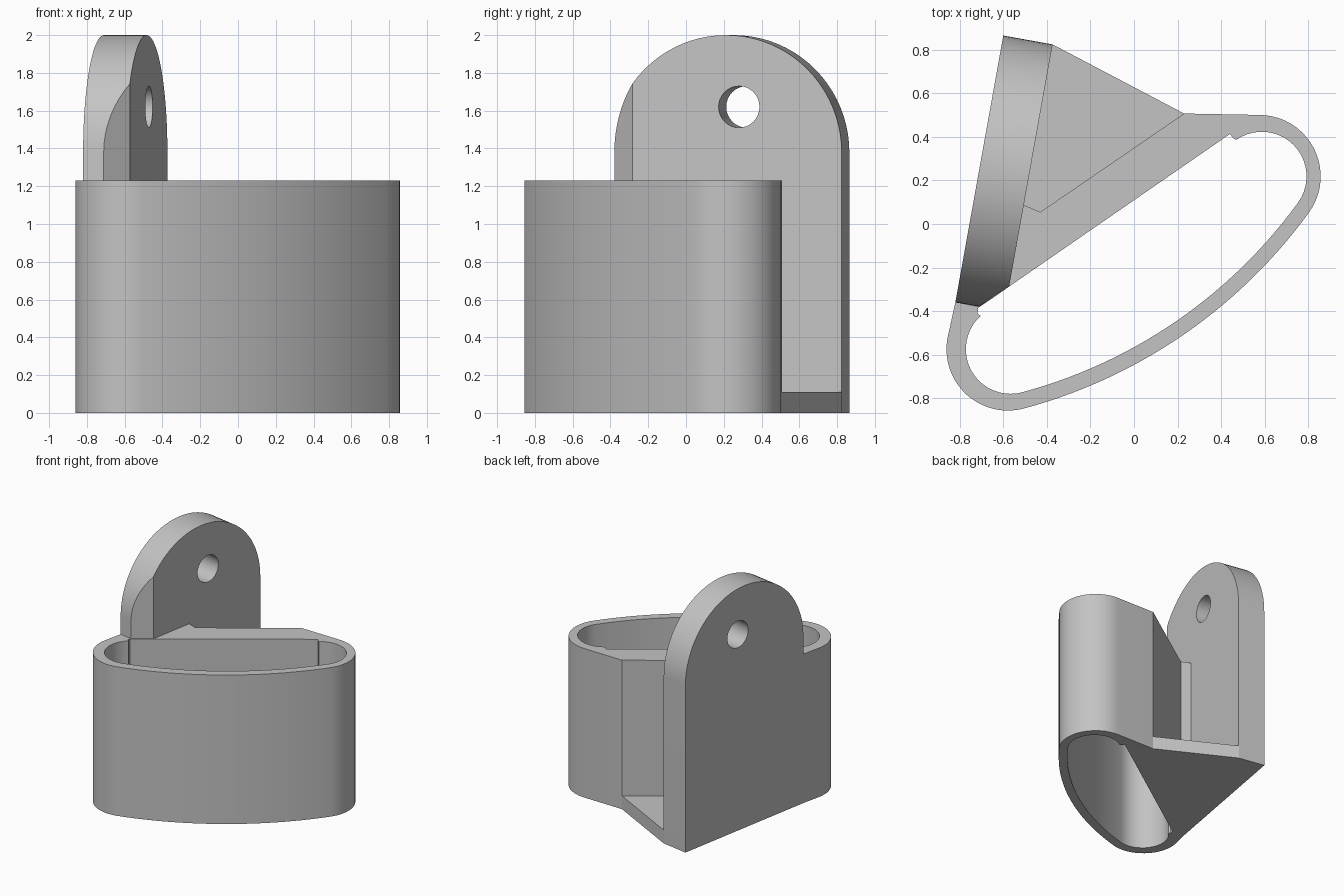
import bpy
import bmesh
from math import sin, cos, radians, asin, sqrt, degrees
from mathutils import Vector, Matrix

cube = bpy.data.objects.get("Cube")
if cube:
    bpy.data.objects.remove(cube, do_unlink=True)

GREY = (0.55, 0.55, 0.55, 1.0)
mat = bpy.data.materials.new("plain_grey")
mat.use_nodes = True
mat.diffuse_color = GREY
mat.node_tree.nodes["Principled BSDF"].inputs["Base Color"].default_value = GREY


def arc(cx, cy, r, a0, a1, n=20):
    """Points on an arc, angles in degrees."""
    steps = [radians(a0 + (a1 - a0) * i / n) for i in range(n + 1)]
    return [(cx + r * cos(a), cy + r * sin(a)) for a in steps]


def prism(loops, height):
    """Extrude an outline, with optional holes, upward from z = 0."""
    bm = bmesh.new()
    for loop in loops:
        vs = [bm.verts.new((x, y, 0)) for x, y in loop]
        for a, b in zip(vs, vs[1:] + vs[:1]):
            bm.edges.new((a, b))
    bmesh.ops.triangle_fill(bm, use_beauty=True, edges=bm.edges[:])
    bmesh.ops.dissolve_limit(bm, angle_limit=0.01, verts=[], edges=bm.edges[:])
    ext = bmesh.ops.extrude_face_region(bm, geom=bm.faces[:], use_keep_orig=True)
    top = [g for g in ext["geom"] if isinstance(g, bmesh.types.BMVert)]
    bmesh.ops.translate(bm, verts=top, vec=(0, 0, height))
    bmesh.ops.recalc_face_normals(bm, faces=bm.faces[:])
    return bm


def finish(name, bm):
    mesh = bpy.data.meshes.new(name)
    bm.to_mesh(mesh)
    bm.free()
    mesh.materials.append(mat)
    obj = bpy.data.objects.new(name, mesh)
    bpy.context.collection.objects.link(obj)
    bpy.ops.object.select_all(action="DESELECT")
    obj.select_set(True)
    bpy.context.view_layer.objects.active = obj
    bpy.ops.object.shade_smooth_by_angle(angle=radians(30))
    return obj


# Sleeve outlines: two round ends joined by a shallow tangent front arc
TILT = 34.5
HALF = 0.70
REACH = 2.1
SPREAD = degrees(asin(HALF / REACH))
RISE = sqrt(REACH ** 2 - HALF ** 2)


def sleeve_curve(mid, r, start, end):
    axis = Vector((cos(radians(TILT)), sin(radians(TILT))))
    side = Vector((-axis.y, axis.x))
    left, right = mid - axis * HALF, mid + axis * HALF
    big = mid + side * RISE
    a, b = 270 + TILT - SPREAD, 270 + TILT + SPREAD
    return (arc(left.x, left.y, r, start, a)
            + arc(big.x, big.y, REACH + r, a, b, 28)[1:-1]
            + arc(right.x, right.y, r, b, end))


# Shared corner points
plate_outer = Vector((-0.82, -0.36))
plate_far = Vector((-0.375, 0.825))
pocket = [(0.23, 0.507), (-0.43, 0.055), (-0.512, 0.09)]

# Sleeve with through opening and small corner notches
outer = sleeve_curve(Vector((-0.002, -0.178)), 0.282, 170, 450)
outer += pocket + [(-0.59, -0.30), (-0.712, -0.38), tuple(plate_outer)]
inner = sleeve_curve(Vector((0.01, -0.178)), 0.205, 132, 485)
inner += [(0.457, 0.392), (0.44, 0.413), (-0.715, -0.385), (-0.718, -0.41)]
finish("sleeve", prism([outer, inner], 1.23))

# Floor of the pocket between sleeve and plate
finish("pocket_floor", prism([pocket + [tuple(plate_far)]], 0.11))

# Upright arched plate with a bolt hole
along = Vector((0.22, 1.225, 0))
length = along.length
along.normalize()
normal = Vector((along.y, -along.x, 0))
rad = length / 2
profile = [(0, 0), (length, 0)] + arc(rad, 2 - rad, rad, 0, 180, 40)
hole = arc(rad + 0.07, 1.62, 0.11, 0, 360, 32)[:-1]
bm = prism([profile, hole], 0.23)
frame = Matrix((along, (0, 0, 1), normal)).transposed().to_4x4()
frame.translation = plate_outer.to_3d()
bmesh.ops.transform(bm, matrix=frame, verts=bm.verts[:])

# Trim the plate corner flush with the sleeve opening
cut = bmesh.ops.bisect_plane(
    bm, geom=bm.verts[:] + bm.edges[:] + bm.faces[:],
    plane_co=(-0.712, -0.38, 0), plane_no=(0.566, -0.824, 0), clear_outer=True)
rim = [g for g in cut["geom_cut"] if isinstance(g, bmesh.types.BMEdge)]
bmesh.ops.holes_fill(bm, edges=rim)
bmesh.ops.recalc_face_normals(bm, faces=bm.faces[:])
finish("arched_plate", bm)
